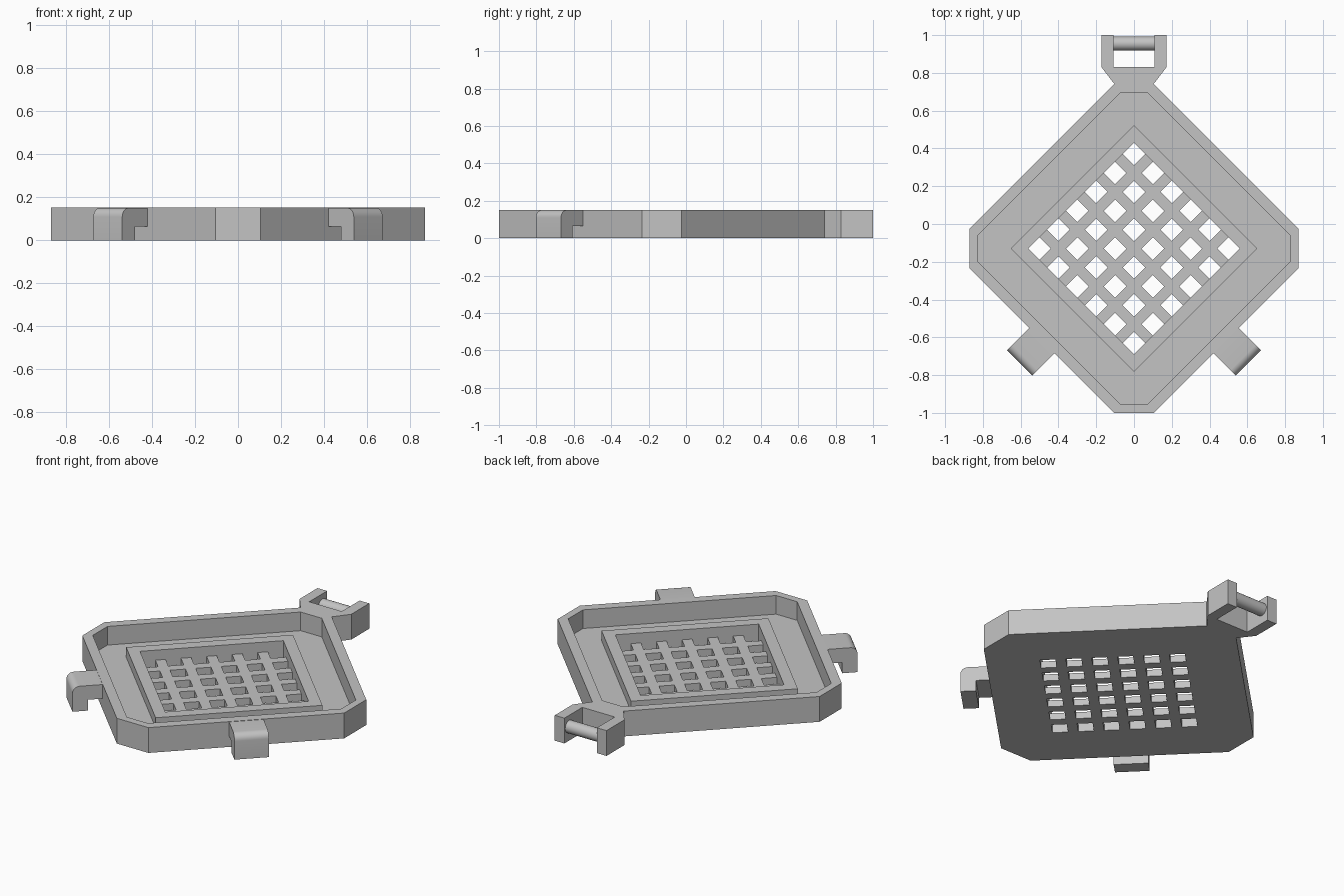
import bpy, bmesh, math
from mathutils import Matrix, Vector

cube = bpy.data.objects.get("Cube")
if cube:
    bpy.data.objects.remove(cube, do_unlink=True)

TOP, FLOOR, FRAME_TOP = 0.152, 0.04, 0.10
CENTRE = Vector((0, -0.13, 0))
PITCH = math.sqrt(0.02)   # lattice spacing
HOLE = 0.0425             # half side of a lattice hole

grey = bpy.data.materials.new("plain grey")
grey.use_nodes = True
grey.diffuse_color = (0.55, 0.55, 0.55, 1)
grey.node_tree.nodes["Principled BSDF"].inputs["Base Color"].default_value = (0.55, 0.55, 0.55, 1)


def add_prism(bm, points, offset):
    """Extrude a closed outline by an offset vector."""
    face = bm.faces.new([bm.verts.new(p) for p in points])
    moved = bmesh.ops.extrude_face_region(bm, geom=[face])["geom"]
    verts = [v for v in moved if isinstance(v, bmesh.types.BMVert)]
    bmesh.ops.translate(bm, verts=verts, vec=offset)


def finish(name, bm):
    bmesh.ops.recalc_face_normals(bm, faces=bm.faces[:])
    mesh = bpy.data.meshes.new(name)
    bm.to_mesh(mesh)
    bm.free()
    obj = bpy.data.objects.new(name, mesh)
    bpy.context.collection.objects.link(obj)
    mesh.materials.append(grey)
    return obj


def prism(name, outline, z0, z1):
    bm = bmesh.new()
    add_prism(bm, [(x, y, z0) for x, y in outline], (0, 0, z1 - z0))
    return finish(name, bm)


def cut(obj, cutter):
    """Subtract the cutter, then discard it."""
    mod = obj.modifiers.new("cut", 'BOOLEAN')
    mod.operation = 'DIFFERENCE'
    mod.solver = 'EXACT'
    mod.object = cutter
    bpy.context.view_layer.objects.active = obj
    bpy.ops.object.modifier_apply(modifier=mod.name)
    bpy.data.objects.remove(cutter, do_unlink=True)


def clipped_diamond(tip, chamfer):
    """Diamond whose four tips are cut off at the given reach."""
    c = tip - chamfer
    pts = [(c, -chamfer), (chamfer, -c), (chamfer, c), (c, chamfer)]
    pts += [(-x, -y) for x, y in pts]
    return [(x, y + CENTRE.y) for x, y in pts]


def diamond(tip):
    return [(x, y + CENTRE.y) for x, y in ((0, -tip), (tip, 0), (0, tip), (-tip, 0))]


# Tray with a hollow inside
tray = prism("tray", clipped_diamond(0.975, 0.87), 0, TOP)
cut(tray, prism("cavity_cutter", clipped_diamond(0.895, 0.825), FLOOR, 0.3))

# Lattice holes through the floor
bm = bmesh.new()
turn = Matrix.Translation(CENTRE) @ Matrix.Rotation(math.pi / 4, 4, 'Z')
for i in range(6):
    for j in range(6):
        u, v = (i - 2.5) * PITCH, (j - 2.5) * PITCH
        corners = [(-1, -1), (1, -1), (1, 1), (-1, 1)]
        add_prism(bm, [turn @ Vector((u + a * HOLE, v + b * HOLE, -0.1)) for a, b in corners],
                  (0, 0, 0.2))
cut(tray, finish("hole_cutter", bm))

# Raised frame around the lattice
frame = prism("lattice_frame", diamond(0.652), FLOOR - 0.01, FRAME_TOP)
cut(frame, prism("frame_cutter", diamond((2.5 * PITCH + HOLE) * math.sqrt(2)), -0.1, 0.3))

# Side hooks: rounded L profile, swept across the width
R = 0.04
arc = [(0.856 - R + R * math.cos(a), TOP - 0.002 - R + R * math.sin(a))
       for a in [math.radians(15 * k) for k in range(7)]]
profile = [(0.66, 0.065), (0.771, 0.065), (0.771, 0), (0.856, 0)] + arc + [(0.66, TOP - 0.002)]
for side, angle in (("left", -45), ("right", -135)):
    bm = bmesh.new()
    spin = Matrix.Translation(CENTRE) @ Matrix.Rotation(math.radians(angle), 4, 'Z')
    width = spin.to_3x3() @ Vector((0, 0.19, 0))
    add_prism(bm, [spin @ Vector((u, -0.095, z)) for u, z in profile], width)
    hook = finish(side + "_hook", bm)
    bpy.ops.object.select_all(action='DESELECT')
    hook.select_set(True)
    bpy.context.view_layer.objects.active = hook
    bpy.ops.object.shade_smooth_by_angle(angle=math.radians(30))

# Strap loop: forked block on a tapered neck
half = [(0.08, 0.72), (0.107, 0.745), (0.172, 0.83), (0.172, 1), (0.108, 1), (0.108, 0.83)]
prism("strap_fork", half + [(-x, y) for x, y in reversed(half)], 0, TOP)

# Round bar between the fork arms
bpy.ops.mesh.primitive_cylinder_add(vertices=32, radius=0.037, depth=0.23,
                                    location=(0, 0.955, 0.085), rotation=(0, math.pi / 2, 0))
bar = bpy.context.object
bar.name = "strap_bar"
bar.data.materials.append(grey)
bpy.ops.object.shade_smooth_by_angle(angle=math.radians(30))
